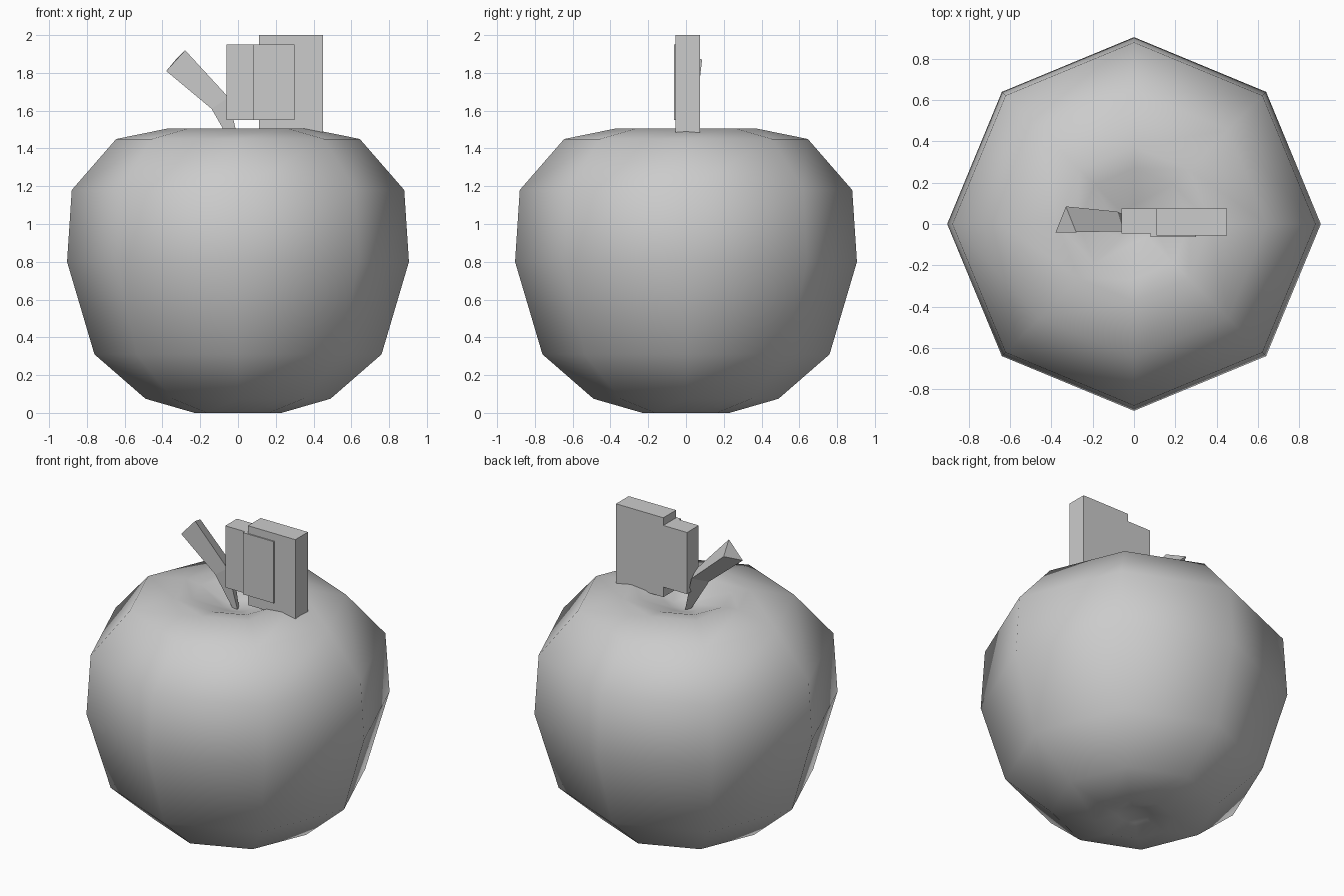
import bpy, bmesh, math

if "Cube" in bpy.data.objects:
    bpy.data.objects.remove(bpy.data.objects["Cube"])


def make_object(name, bm, smooth=False):
    bmesh.ops.recalc_face_normals(bm, faces=bm.faces)
    mesh = bpy.data.meshes.new(name)
    bm.to_mesh(mesh)
    bm.free()
    for p in mesh.polygons:
        p.use_smooth = smooth
    obj = bpy.data.objects.new(name, mesh)
    bpy.context.collection.objects.link(obj)
    return obj


def skin(name, rings, cap_start=True, cap_end=True, smooth=False):
    """Join rings of equal length into a tube; a one-point ring closes to a tip."""
    bm = bmesh.new()
    loops = [[bm.verts.new(p) for p in ring] for ring in rings]
    for a, b in zip(loops, loops[1:]):
        n = max(len(a), len(b))
        for i in range(n):
            j = (i + 1) % n
            if len(a) == 1:
                bm.faces.new((a[0], b[j], b[i]))
            elif len(b) == 1:
                bm.faces.new((a[i], a[j], b[0]))
            else:
                bm.faces.new((a[i], a[j], b[j], b[i]))
    if cap_start and len(loops[0]) > 2:
        bm.faces.new(loops[0])
    if cap_end and len(loops[-1]) > 2:
        bm.faces.new(loops[-1])
    return make_object(name, bm, smooth)


def block(name, x, y, z):
    """Flat-faced box given by its ranges."""
    rings = [[(x[0], y[0], h), (x[1], y[0], h), (x[1], y[1], h), (x[0], y[1], h)]
             for h in z]
    return skin(name, rings)


# Apple body: eight-sided lathe with a dimple at top and bottom
profile = [(0, 0.05), (0.10, 0.035), (0.23, 0.0), (0.49, 0.075), (0.76, 0.31),
           (0.905, 0.80), (0.88, 1.18), (0.645, 1.45), (0.375, 1.505),
           (0.27, 1.495), (0.09, 1.43), (0, 1.41)]
rings = []
for r, z in profile:
    sides = 8 if r else 1
    rings.append([(r * math.cos(i * math.tau / 8), r * math.sin(i * math.tau / 8), z)
                  for i in range(sides)])
skin("apple_body", rings, smooth=True)

# Stem: bent triangular wedge rising from the dimple
skin("stem", [
    [(-0.02, -0.015, 1.40), (0.01, -0.015, 1.40), (-0.005, 0.02, 1.40)],
    [(-0.14, -0.035, 1.61), (-0.05, -0.035, 1.67), (-0.08, 0.06, 1.65)],
    [(-0.38, -0.04, 1.81), (-0.28, -0.04, 1.92), (-0.33, 0.085, 1.87)],
])

# Leaf: two stepped upright slabs with a thin plate on the front
block("leaf_inner", (-0.06, 0.13), (-0.045, 0.075), (1.55, 1.95))
block("leaf_outer", (0.11, 0.45), (-0.055, 0.075), (1.485, 2.0))
block("leaf_front_plate", (0.08, 0.30), (-0.063, -0.045), (1.55, 1.95))
